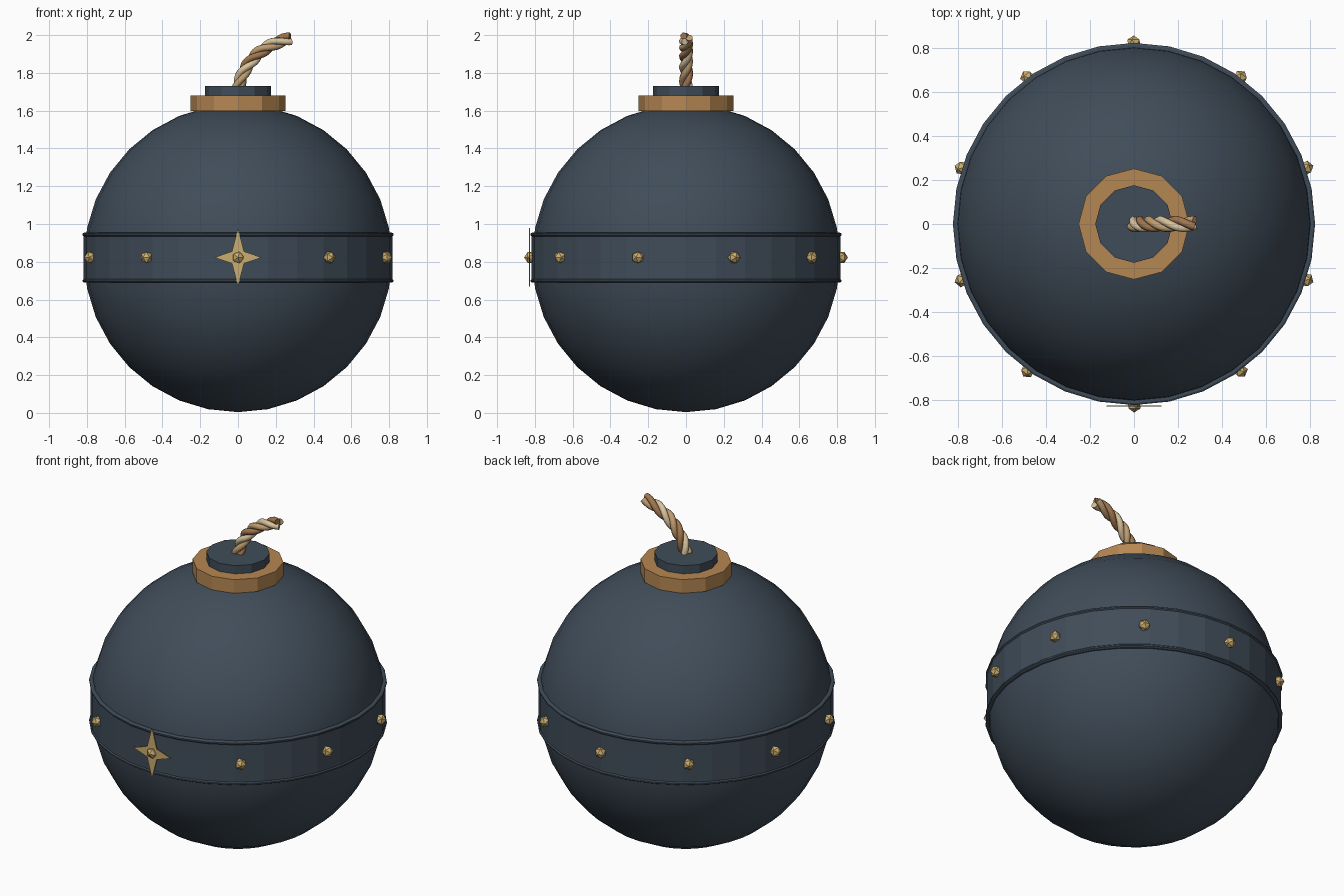
import bpy, bmesh, math
from mathutils import Vector

if "Cube" in bpy.data.objects:
    bpy.data.objects.remove(bpy.data.objects["Cube"])

CZ = 0.819       # height of the ball centre
TAU = math.tau


def material(name, rgb):
    m = bpy.data.materials.new(name)
    m.diffuse_color = (*rgb, 1)
    m.use_nodes = True
    m.node_tree.nodes["Principled BSDF"].inputs["Base Color"].default_value = m.diffuse_color
    return m


IRON = material("dark iron", (0.051, 0.073, 0.100))
COPPER = material("copper", (0.47, 0.245, 0.085))
GOLD = material("gold", (0.60, 0.42, 0.16))
CREAM = material("cream rope", (0.68, 0.54, 0.33))
TAN = material("tan rope", (0.52, 0.33, 0.16))
BROWN = material("brown rope", (0.36, 0.18, 0.075))


def finish(obj, name, mat):
    obj.name = name
    obj.data.materials.clear()
    obj.data.materials.append(mat)
    return obj


def lathe(name, profile, sides, mat):
    """Revolve a closed (radius, height) loop around z."""
    bm = bmesh.new()
    rings = [[bm.verts.new((r * math.cos(TAU * i / sides), r * math.sin(TAU * i / sides), z))
              for r, z in profile] for i in range(sides)]
    n = len(profile)
    for i in range(sides):
        a, b = rings[i], rings[(i + 1) % sides]
        for j in range(n):
            k = (j + 1) % n
            bm.faces.new((a[j], b[j], b[k], a[k]))
    bmesh.ops.recalc_face_normals(bm, faces=bm.faces)
    me = bpy.data.meshes.new(name)
    bm.to_mesh(me)
    bm.free()
    obj = bpy.data.objects.new(name, me)
    bpy.context.collection.objects.link(obj)
    return finish(obj, name, mat)


# Ball body
bpy.ops.mesh.primitive_uv_sphere_add(segments=32, ring_count=16, radius=0.815, location=(0, 0, CZ))
bpy.ops.object.shade_smooth()
finish(bpy.context.object, "ball", IRON)

# Belt with a narrow raised lip along each edge
lathe("belt", [(0.79, 0.69), (0.815, 0.69), (0.823, 0.695), (0.823, 0.703), (0.817, 0.709),
               (0.817, 0.935), (0.823, 0.941), (0.823, 0.949), (0.815, 0.954), (0.79, 0.954)], 32, IRON)

# Collar and plug on top
for name, radius, z0, z1, mat in (("collar", 0.252, 1.597, 1.68, COPPER),
                                  ("plug", 0.176, 1.60, 1.73, IRON)):
    bpy.ops.mesh.primitive_cylinder_add(vertices=12, radius=radius, depth=z1 - z0,
                                        location=(0, 0, (z0 + z1) / 2))
    finish(bpy.context.object, name, mat)

# Ten rivets around the belt, each with a corner pointing outward
for i in range(10):
    d = Vector((math.sin(TAU * i / 10), -math.cos(TAU * i / 10), 0))
    bpy.ops.mesh.primitive_ico_sphere_add(subdivisions=1, radius=0.034,
                                          location=d * 0.823 + Vector((0, 0, 0.823)))
    rivet = bpy.context.object
    rivet.rotation_euler = d.to_track_quat('Z', 'Y').to_euler()
    finish(rivet, f"rivet_{i + 1}", GOLD)

# Four-pointed star plate on the front
bm = bmesh.new()
verts = []
for i in range(8):
    a = TAU * i / 8
    rx, rz = (0.125, 0.155) if i % 2 == 0 else (0.045, 0.045)
    verts.append(bm.verts.new((rx * math.cos(a), -0.825, 0.823 + rz * math.sin(a))))
face = bm.faces.new(verts)
out = bmesh.ops.extrude_face_region(bm, geom=[face])
bmesh.ops.translate(bm, vec=(0, -0.005, 0),
                    verts=[g for g in out["geom"] if isinstance(g, bmesh.types.BMVert)])
bmesh.ops.recalc_face_normals(bm, faces=bm.faces)
me = bpy.data.meshes.new("star")
bm.to_mesh(me)
bm.free()
star = bpy.data.objects.new("star", me)
bpy.context.collection.objects.link(star)
finish(star, "star", GOLD)

# Fuse: three strands twisted around a bent centre line
P0, P1, P2 = Vector((0, 0, 1.72)), Vector((0.05, 0, 1.93)), Vector((0.278, 0, 1.982))
STEPS, TURNS = 36, 1.7
for s, (name, mat) in enumerate((("cream", CREAM), ("tan", TAN), ("brown", BROWN))):
    cu = bpy.data.curves.new("strand", 'CURVE')
    cu.dimensions = '3D'
    cu.bevel_depth = 0.0185
    cu.bevel_resolution = 2
    cu.use_fill_caps = True
    sp = cu.splines.new('POLY')
    sp.points.add(STEPS)
    for k in range(STEPS + 1):
        t = k / STEPS
        c = P0 * (1 - t) ** 2 + P1 * 2 * t * (1 - t) + P2 * t * t
        tangent = ((P1 - P0) * (1 - t) + (P2 - P1) * t).normalized()
        side = Vector((0, 1, 0))
        up = tangent.cross(side)
        a = TAU * (TURNS * t + s / 3)
        sp.points[k].co = (*(c + (side * math.cos(a) + up * math.sin(a)) * 0.0185), 1)
    obj = bpy.data.objects.new("strand", cu)
    bpy.context.collection.objects.link(obj)
    bpy.ops.object.select_all(action='DESELECT')
    obj.select_set(True)
    bpy.context.view_layer.objects.active = obj
    bpy.ops.object.convert(target='MESH')
    obj = bpy.context.object
    bpy.ops.object.shade_smooth_by_angle(angle=math.radians(50))
    finish(obj, f"fuse_strand_{name}", mat)
